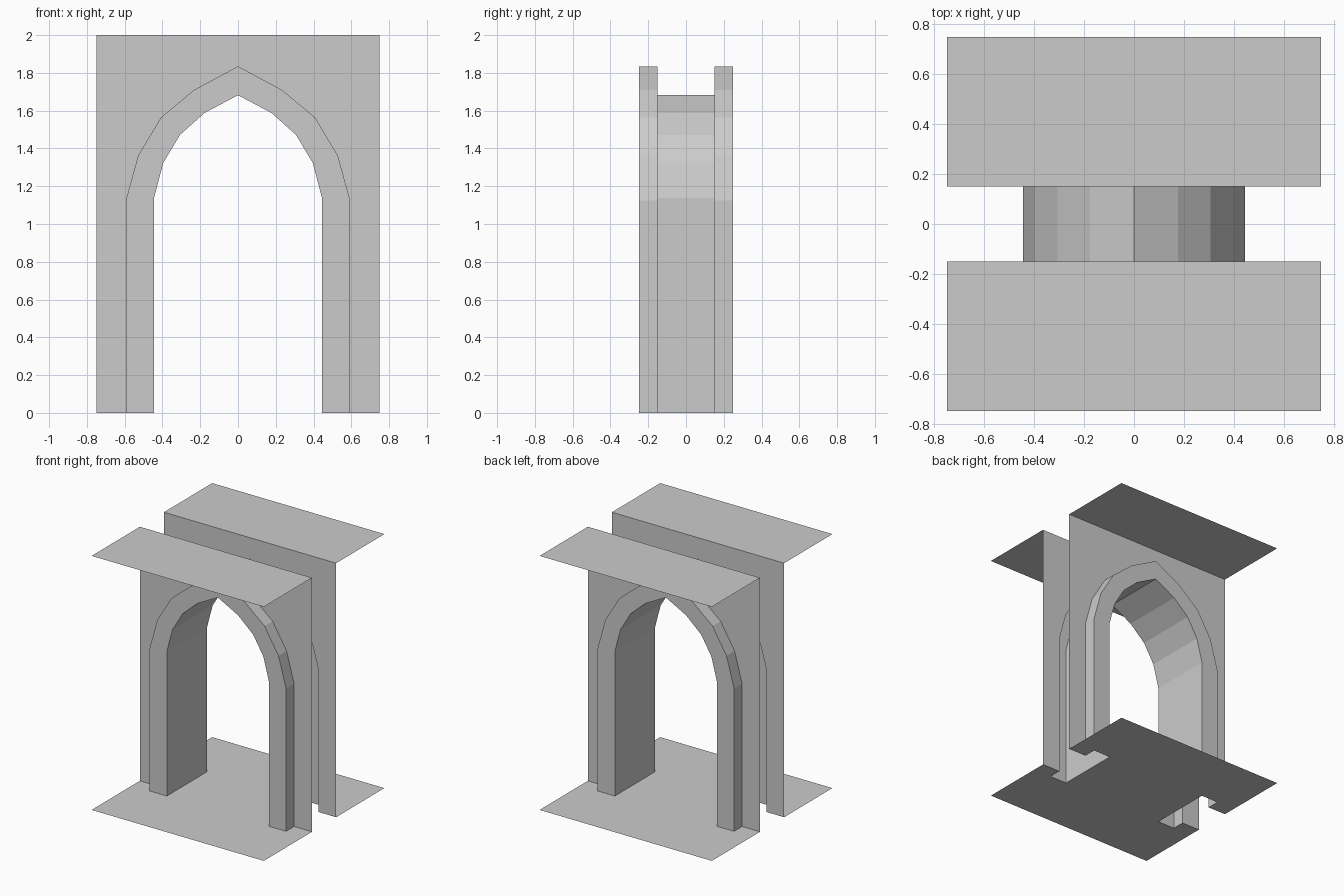
import bpy

if "Cube" in bpy.data.objects:
    bpy.data.objects.remove(bpy.data.objects["Cube"])

# Half outlines of the pointed arch (x, z), from floor to apex
OUTER = [(0.594, 0), (0.594, 1.125), (0.528, 1.364), (0.407, 1.565), (0.234, 1.709), (0, 1.835)]
INNER = [(0.445, 0), (0.445, 1.137), (0.396, 1.323), (0.307, 1.472), (0.177, 1.588), (0, 1.682)]
HALF, TOP = 0.75, 2.0      # half width / depth, height
WALL, FRONT = -0.15, -0.25  # wall plane and front plane of the arch trim


def quarter_part(name, verts, faces):
    """Mesh of the right-front quarter, mirrored over x and y."""
    mesh = bpy.data.meshes.new(name)
    mesh.from_pydata(verts, [], faces)
    mesh.update()
    obj = bpy.data.objects.new(name, mesh)
    bpy.context.collection.objects.link(obj)
    mod = obj.modifiers.new("Mirror", 'MIRROR')
    mod.use_axis = (True, True, False)
    return obj


def at_y(outline, y):
    return [(x, y, z) for x, z in outline]


def polygon(name, verts):
    return quarter_part(name, verts, [range(len(verts))])


# Walls on both sides of the doorway, open inside the trim outline
polygon("wall", at_y([OUTER[0], (HALF, 0), (HALF, TOP), (0, TOP)] + OUTER[:0:-1], WALL))

# Arch trim: outer edge, front face and the passage lining
n = len(OUTER)
loops = [at_y(OUTER, WALL), at_y(OUTER, FRONT), at_y(INNER, FRONT), at_y(INNER, 0)]
faces = [(k * n + i, k * n + i + 1, (k + 1) * n + i + 1, (k + 1) * n + i)
         for k in range(len(loops) - 1) for i in range(n - 1)]
quarter_part("arch_trim", sum(loops, []), faces)

# Floor, notched around the wall thickness and the trim feet
xi, xo = INNER[0][0], OUTER[0][0]
floor = [(0, 0), (0, -HALF), (HALF, -HALF), (HALF, WALL), (xo, WALL), (xo, FRONT), (xi, FRONT), (xi, 0)]
polygon("floor", [(x, y, 0) for x, y in floor])

# Ceilings of the two rooms
polygon("ceiling", [(0, WALL, TOP), (HALF, WALL, TOP), (HALF, -HALF, TOP), (0, -HALF, TOP)])
